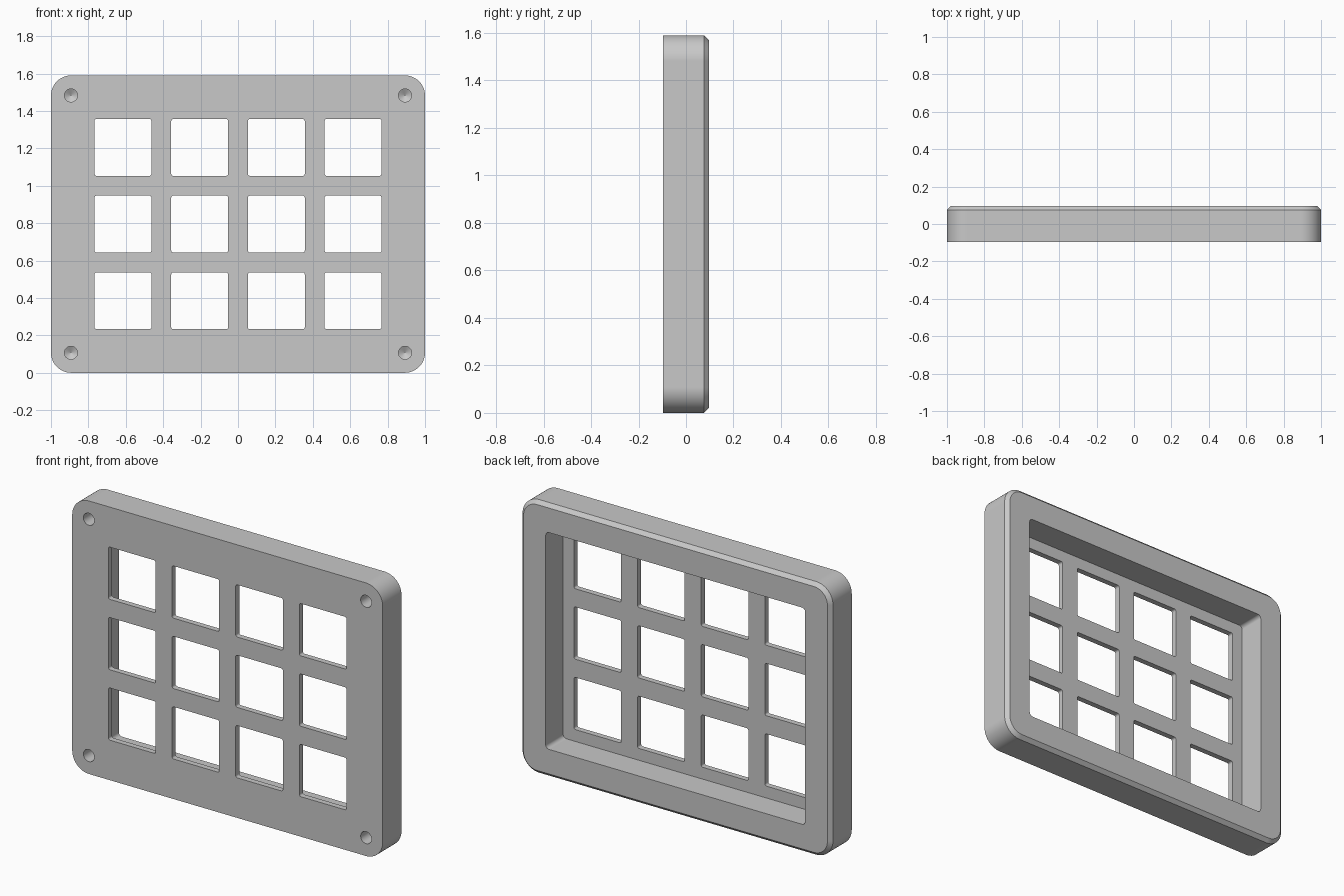
import bpy, bmesh, math

if "Cube" in bpy.data.objects:
    bpy.data.objects.remove(bpy.data.objects["Cube"], do_unlink=True)

WIDTH, HEIGHT, FRONT, BACK = 2.0, 1.59, -0.097, 0.097
MID = HEIGHT / 2
PITCH, WINDOW, PLATE, RIM = 0.41, 0.304, 0.033, 0.164


def rounded_rect(w, h, r, steps=12):
    """Outline of a rounded rectangle, as (x, z) points."""
    pts = []
    for i, (sx, sz) in enumerate([(1, 1), (-1, 1), (-1, -1), (1, -1)]):
        for k in range(steps + 1):
            a = math.pi / 2 * (i + k / steps)
            pts.append((sx * (w / 2 - r) + r * math.cos(a),
                        sz * (h / 2 - r) + r * math.sin(a)))
    return pts


def loft(bm, rings, cx, cz):
    """Closed solid through rings given as (y, outline)."""
    loops = [[bm.verts.new((cx + x, y, cz + z)) for x, z in outline]
             for y, outline in rings]
    n = len(loops[0])
    for a, b in zip(loops, loops[1:]):
        for i in range(n):
            j = (i + 1) % n
            bm.faces.new((a[i], a[j], b[j], b[i]))
    bm.faces.new(loops[0])
    bm.faces.new(loops[-1])


def finish(bm, name):
    bmesh.ops.recalc_face_normals(bm, faces=bm.faces)
    mesh = bpy.data.meshes.new(name)
    bm.to_mesh(mesh)
    bm.free()
    obj = bpy.data.objects.new(name, mesh)
    bpy.context.collection.objects.link(obj)
    return obj


def circle(r, n=32):
    return [(r * math.cos(math.tau * k / n), r * math.sin(math.tau * k / n))
            for k in range(n)]


# Outer block with a chamfered back edge
CH = 0.021
side = rounded_rect(WIDTH, HEIGHT, 0.108)
bm = bmesh.new()
loft(bm, [(FRONT, side), (BACK - CH, side),
          (BACK, rounded_rect(WIDTH - 2 * CH, HEIGHT - 2 * CH, 0.108 - CH))], 0, MID)
case = finish(bm, "case_frame")

# Pocket sunk from the back
bm = bmesh.new()
pocket = rounded_rect(WIDTH - 2 * RIM, HEIGHT - 2 * RIM, 0.022, 8)
loft(bm, [(FRONT + PLATE, pocket), (BACK + 0.1, pocket)], 0, MID)
pocket_cutter = finish(bm, "pocket_cutter")

# Grid of square windows through the front plate
bm = bmesh.new()
opening = rounded_rect(WINDOW, WINDOW, 0.011, 5)
for col in range(4):
    for row in range(3):
        loft(bm, [(FRONT - 0.1, opening), (FRONT + PLATE + 0.05, opening)],
             (col - 1.5) * PITCH, MID + (row - 1) * PITCH)
window_cutter = finish(bm, "window_cutter")

# Blind corner screw holes with conical ends
bm = bmesh.new()
for sx in (-1, 1):
    for sz in (-1, 1):
        loft(bm, [(FRONT - 0.1, circle(0.035)), (FRONT + 0.11, circle(0.035)),
                  (FRONT + 0.13, circle(0.001))],
             sx * (WIDTH / 2 - 0.107), MID + sz * (MID - 0.107))
hole_cutter = finish(bm, "screw_hole_cutter")

bpy.context.view_layer.objects.active = case
case.select_set(True)
for cutter in (pocket_cutter, window_cutter, hole_cutter):
    cutter.hide_render = True
    mod = case.modifiers.new("cut", 'BOOLEAN')
    mod.operation = 'DIFFERENCE'
    mod.solver = 'EXACT'
    mod.object = cutter
    bpy.ops.object.modifier_apply(modifier=mod.name)
    bpy.data.objects.remove(cutter, do_unlink=True)

# Smooth corners, crisp edges
bpy.ops.object.shade_smooth_by_angle(angle=math.radians(25))
weighted = case.modifiers.new("weighted_normals", 'WEIGHTED_NORMAL')
weighted.keep_sharp = True

# Single grey finish
grey = bpy.data.materials.new("light_grey")
grey.use_nodes = True
colour = (0.58, 0.58, 0.58, 1)
grey.diffuse_color = colour
grey.node_tree.nodes["Principled BSDF"].inputs["Base Color"].default_value = colour
case.data.materials.clear()
case.data.materials.append(grey)
